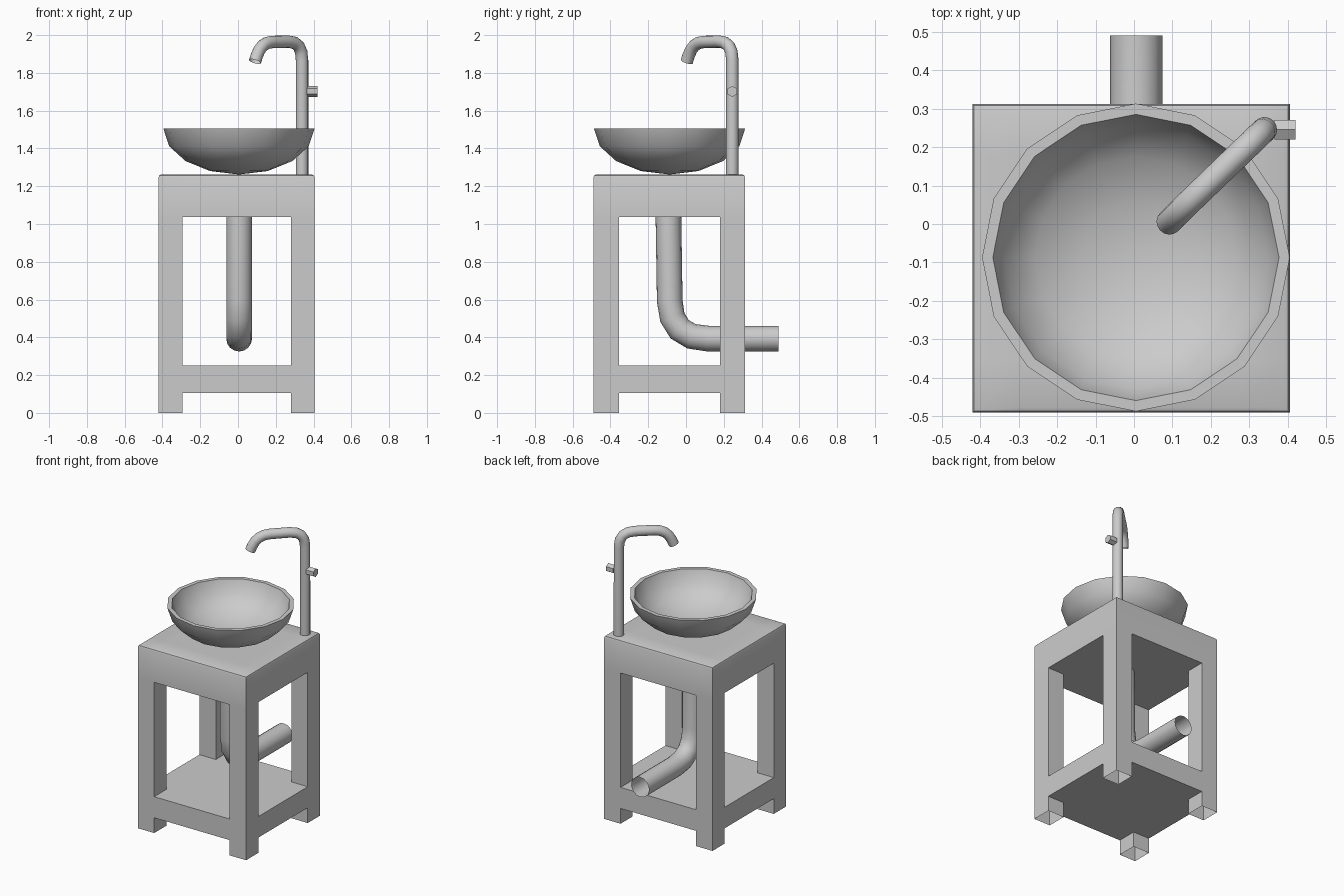
import bpy, bmesh, math
from mathutils import Vector, Matrix

if "Cube" in bpy.data.objects:
    bpy.data.objects.remove(bpy.data.objects["Cube"])


def finish(obj, angle=40):
    bpy.ops.object.select_all(action='DESELECT')
    obj.select_set(True)
    bpy.context.view_layer.objects.active = obj
    if obj.type == 'CURVE' or obj.modifiers:
        bpy.ops.object.convert(target='MESH')
    bpy.ops.object.shade_smooth_by_angle(angle=math.radians(angle))


def add(name, data):
    obj = bpy.data.objects.new(name, data)
    bpy.context.collection.objects.link(obj)
    return obj


def from_bm(name, bm):
    bmesh.ops.recalc_face_normals(bm, faces=bm.faces)
    me = bpy.data.meshes.new(name)
    bm.to_mesh(me)
    bm.free()
    return add(name, me)


def pipe(name, pts, radius, bends, steps=4):
    """Open tube along a polyline whose inner corners are rounded."""
    pts = [Vector(p) for p in pts]
    path = [pts[0]]
    for i, r in enumerate(bends, 1):
        p = pts[i]
        a = p + (pts[i - 1] - p).normalized() * r
        b = p + (pts[i + 1] - p).normalized() * r
        for k in range(steps + 1):
            t = k / steps
            w = 0.55 * t * (1 - t) * 2 + 2 * t * (1 - t) * 0.45
            path.append(a * (1 - t) ** 2 + p * w + b * t ** 2)
    path.append(pts[-1])
    cu = bpy.data.curves.new(name, 'CURVE')
    cu.dimensions = '3D'
    cu.bevel_depth = radius
    cu.bevel_resolution = 6
    sp = cu.splines.new('POLY')
    sp.points.add(len(path) - 1)
    for q, p in zip(sp.points, path):
        q.co = (*p, 1)
    finish(add(name, cu), 50)


# Stand: legs, shelf and top as one shell, open under the feet
xs = [-0.42, -0.295, 0.28, 0.405]
ys = [-0.49, -0.355, 0.18, 0.312]
zs = [0, 0.105, 0.25, 1.037, 1.262]


def solid(i, j, k):
    if not (0 <= i < 3 and 0 <= j < 3 and 0 <= k < 4):
        return False
    return k in (1, 3) or (i != 1 and j != 1)


bm = bmesh.new()
for i in range(3):
    for j in range(3):
        for k in range(4):
            if not solid(i, j, k):
                continue
            for ax in range(3):
                for s in (0, 1):
                    n = [i, j, k]
                    n[ax] += 2 * s - 1
                    if solid(*n) or n[2] < 0:
                        continue
                    u, v = (ax + 1) % 3, (ax + 2) % 3
                    quad = []
                    for du, dv in ((0, 0), (1, 0), (1, 1), (0, 1)):
                        c = [i, j, k]
                        c[ax] += s
                        c[u] += du
                        c[v] += dv
                        quad.append(bm.verts.new((xs[c[0]], ys[c[1]], zs[c[2]])))
                    bm.faces.new(quad if s else quad[::-1])
bmesh.ops.remove_doubles(bm, verts=bm.verts, dist=1e-4)
# Soften the rim of the top
rim = [e for e in bm.edges if all(abs(v.co.z - zs[-1]) < 1e-4 for v in e.verts)
       and len(e.link_faces) == 2 and e.calc_face_angle() > 1]
bmesh.ops.bevel(bm, geom=rim, offset=0.014, segments=2, profile=0.5, affect='EDGES')
finish(from_bm('stand', bm))

# Basin: thick half bowl with 16 sides, outer and inner skins
bm = bmesh.new()
SEG, RIM = 16, 1.505
profile = [(r * math.cos(a), RIM - h * math.sin(a))
           for r, h, angs in ((0.4, 0.243, (3, 2, 1, 0)), (0.372, 0.215, (0, 1, 2, 3)))
           for a in (q * math.pi / 8 for q in angs)]
rings = [[bm.verts.new((0.005 + r * math.cos(t), -0.087 + r * math.sin(t), z))
          for t in (2 * math.pi * s / SEG for s in range(SEG))] for r, z in profile]
for a, b in zip(rings, rings[1:]):
    for s in range(SEG):
        n = (s + 1) % SEG
        bm.faces.new((a[s], a[n], b[n], b[s]))
for ring, z in ((rings[0], RIM - 0.243), (rings[-1], RIM - 0.215)):
    c = bm.verts.new((0.005, -0.087, z))
    for s in range(SEG):
        bm.faces.new((ring[s], ring[(s + 1) % SEG], c))
finish(from_bm('basin', bm))

# Faucet pipe, arching diagonally over the basin
pipe('faucet', [(0.339, 0.245, 1.26), (0.339, 0.245, 1.967),
                (0.122, 0.036, 1.962), (0.09, 0.004, 1.86)], 0.033, [0.10, 0.08])

# Faucet knob: small hexagonal stub
bm = bmesh.new()
bmesh.ops.create_cone(bm, cap_ends=True, segments=6, radius1=0.029, radius2=0.029, depth=0.055,
                      matrix=Matrix.Translation((0.3925, 0.245, 1.702))
                      @ Matrix.Rotation(math.pi / 2, 4, 'Y') @ Matrix.Rotation(math.pi / 2, 4, 'Z'))
knob = from_bm('faucet_knob', bm)

# Drain pipe, leaving through the back
pipe('drain_pipe', [(0.006, -0.093, 1.04), (0.006, -0.083, 0.393), (0.006, 0.49, 0.393)],
     0.068, [0.2])
